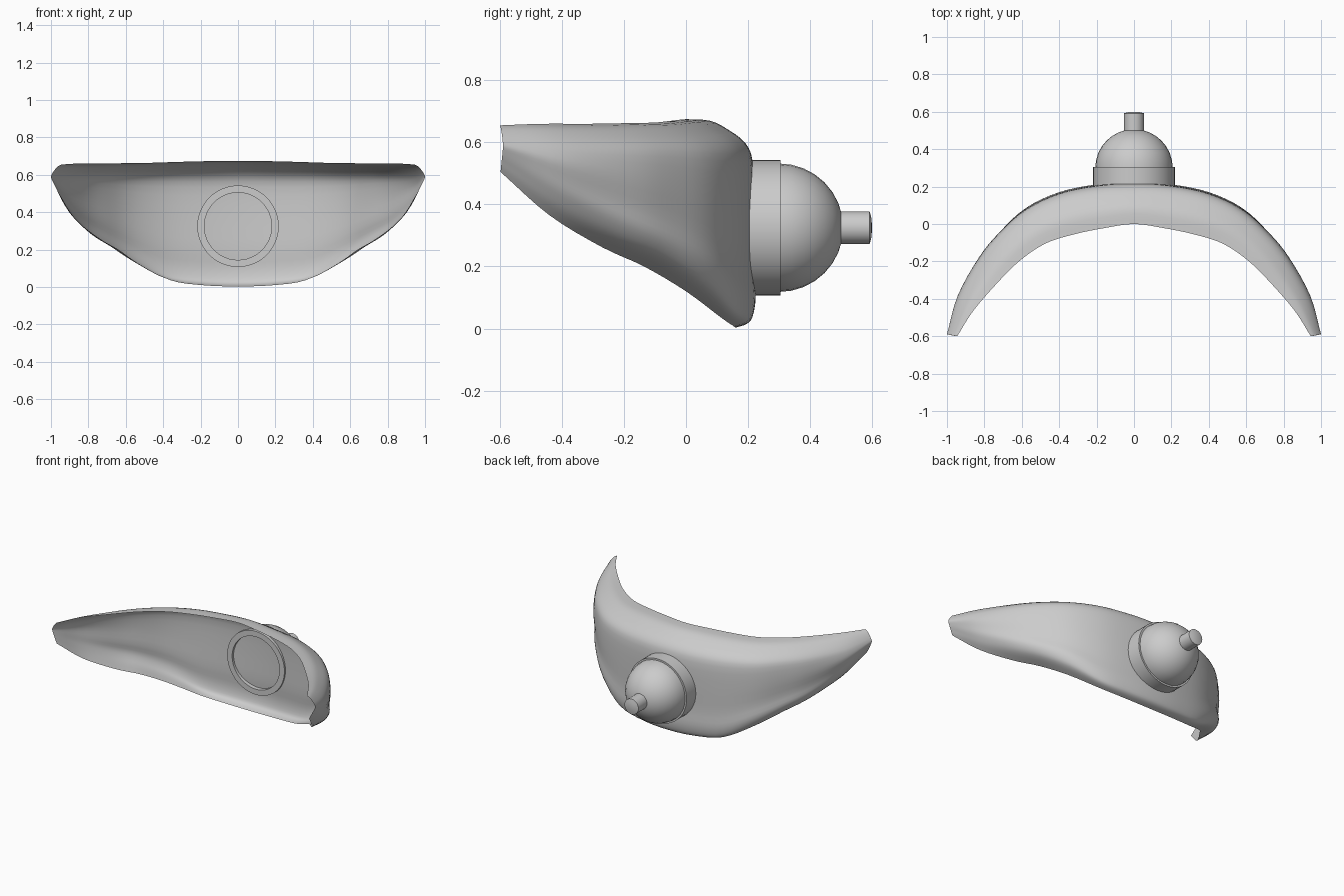
import bpy, bmesh, math
from mathutils import Vector

if "Cube" in bpy.data.objects:
    bpy.data.objects.remove(bpy.data.objects["Cube"])

CZ = 0.325  # height of the valve axis


def spline(pts, n):
    """Catmull-Rom curve through pts, n steps per span."""
    p = [2 * pts[0] - pts[1]] + pts + [2 * pts[-1] - pts[-2]]
    out = []
    for i in range(1, len(p) - 2):
        a, b, c, d = p[i - 1:i + 3]
        for k in range(n):
            t = k / n
            out.append(0.5 * (2 * b + (c - a) * t + (2 * a - 5 * b + 4 * c - d) * t * t
                              + (3 * b - a - 3 * c + d) * t ** 3))
    return out + [pts[-1]]


def finish(name, bm, angle):
    bmesh.ops.remove_doubles(bm, verts=bm.verts, dist=1e-5)
    bmesh.ops.recalc_face_normals(bm, faces=bm.faces)
    me = bpy.data.meshes.new(name)
    bm.to_mesh(me)
    bm.free()
    ob = bpy.data.objects.new(name, me)
    bpy.context.collection.objects.link(ob)
    bpy.ops.object.select_all(action='DESELECT')
    ob.select_set(True)
    bpy.context.view_layer.objects.active = ob
    bpy.ops.object.shade_smooth_by_angle(angle=math.radians(angle))
    return ob


def grid(bm, rows, close=False):
    vs = [[bm.verts.new(p) for p in r] for r in rows]
    pairs = list(zip(vs, vs[1:])) + ([(vs[-1], vs[0])] if close else [])
    for a, b in pairs:
        for j in range(len(a) - 1):
            bm.faces.new((a[j], a[j + 1], b[j + 1], b[j]))


def lathe(name, profile, seg=40):
    """Spin (radius, y) points around the valve axis."""
    bm = bmesh.new()
    rows = []
    for i in range(seg):
        a = 2 * math.pi * i / seg
        rows.append([(max(r, 1e-7) * math.cos(a), y, CZ + max(r, 1e-7) * math.sin(a))
                     for r, y in profile])
    grid(bm, rows, close=True)
    bmesh.ops.dissolve_degenerate(bm, dist=1e-5, edges=bm.edges)
    return finish(name, bm, 35)


# Curved shell: stations from centre to tip
# (top inner edge, outer wall, bottom edge, how pointed the section is)
half = [
    ((0, 0, .675), (0, .22), (0, .16, .003), 0),
    ((.16, -.022, .673), (.2, .207), (.19, .15, .01), 0),
    ((.32, -.055, .669), (.4, .165), (.36, .112, .036), 0),
    ((.475, -.105, .664), (.58, .08), (.525, .0, .12), .1),
    ((.615, -.2, .662), (.72, -.045), (.64, -.135, .2), .2),
    ((.735, -.32, .66), (.83, -.18), (.745, -.27, .262), .35),
    ((.86, -.465, .66), (.943, -.385), (.87, -.44, .365), .7),
    ((.945, -.6, .655), (1, -.59), (.96, -.598, .505), 1),
]
# Section shape: (blend along top->outer, drop), then (blend outer->bottom, drop)
upper = [(0, 0), (.36, .008), (.63, .053), (.87, .115), (.98, .21), (1, .45)]
lower = [(.02, .7), (-.08, .85), (.08, .945), (.4, .982), (1, 1)]
# Same table for the pointed tip
upper_tip = [(0, 0), (.3, .06), (.55, .15), (.75, .25), (.9, .34), (1, .44)]
lower_tip = [(.15, .56), (.35, .67), (.55, .77), (.75, .88), (1, 1)]


def section(st):
    T, B, w = Vector(st[0]), Vector(st[2]), st[3]
    O = Vector((st[1][0], st[1][1], 0))
    pts = []
    for src, dst, flat, tip in ((T, O, upper, upper_tip), (O, B, lower, lower_tip)):
        for a, b in zip(flat, tip):
            p = src.lerp(dst, a[0] + (b[0] - a[0]) * w)
            p.z = T.z + (B.z - T.z) * (a[1] + (b[1] - a[1]) * w)
            pts.append(p)
    return spline(pts, 3)


cols = [section(s) for s in half]
cols = [[Vector((-p.x, p.y, p.z)) for p in c] for c in reversed(cols[1:])] + cols
lines = [spline(list(l), 4) for l in zip(*cols)]
bm = bmesh.new()
grid(bm, lines)
finish("shell", bm, 60)

# Collar ring passing through the shell
lathe("collar", [(.18, .225), (.18, .193), (.218, .193), (.218, .305), (.18, .305)], 48)

# Domed cap
R = .207
dome = [(R, .29)] + [(R * math.cos(a), .3 + R * math.sin(a))
                     for a in (math.pi / 2 * i / 8 for i in range(9))]
lathe("dome", dome, 32)

# Small nozzle on the dome
lathe("nozzle", [(.053, .49), (.053, .592), (.03, .598), (0, .6)], 24)
